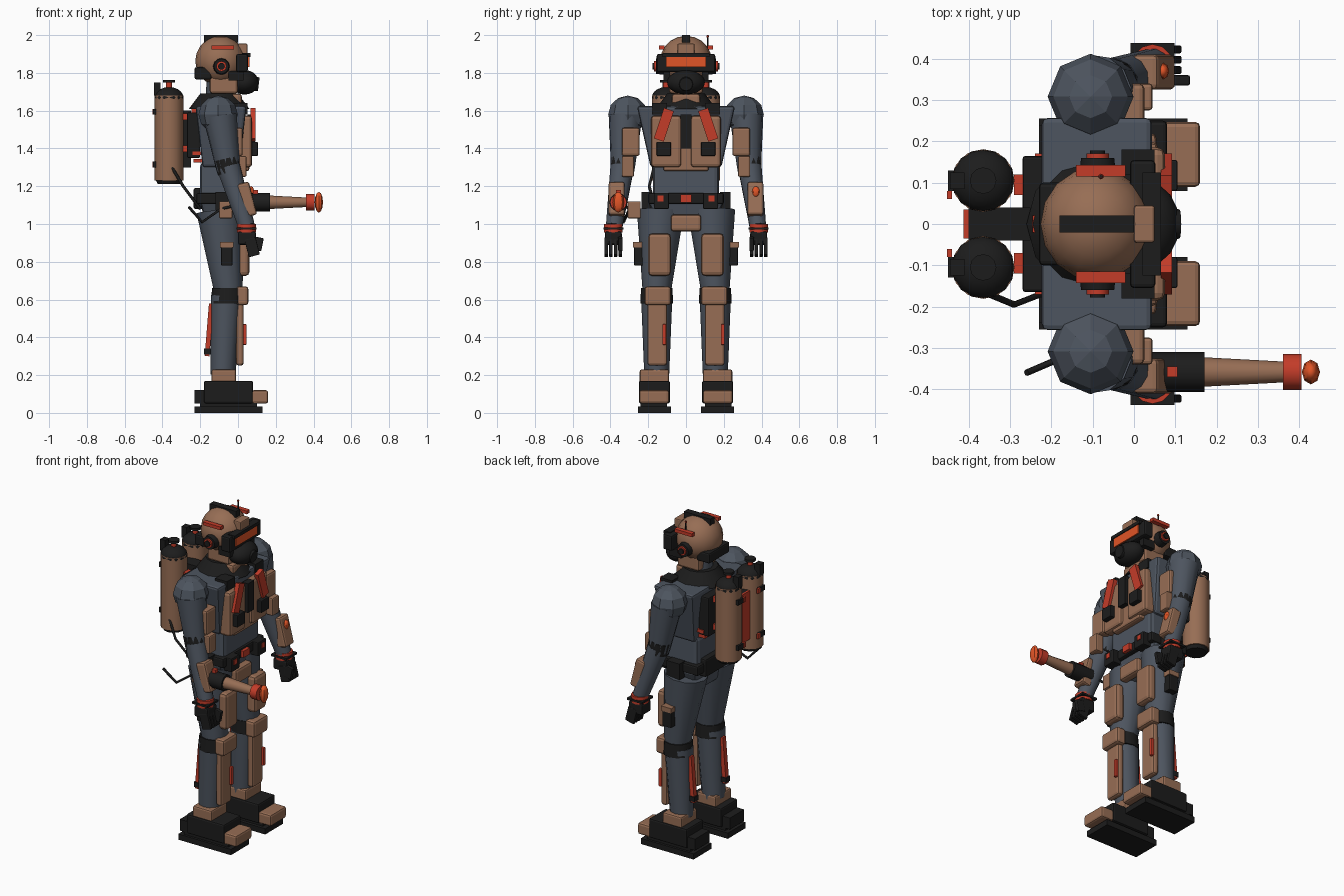
import bpy
import bmesh
import math
from mathutils import Vector, Matrix

default_cube = bpy.data.objects.get("Cube")
if default_cube:
    bpy.data.objects.remove(default_cube, do_unlink=True)


def make_material(name, red, green, blue):
    material = bpy.data.materials.new(name)
    material.use_nodes = True
    colour = (red, green, blue, 1)
    material.diffuse_color = colour
    shader = material.node_tree.nodes["Principled BSDF"]
    shader.inputs["Base Color"].default_value = colour
    shader.inputs["Roughness"].default_value = 0.7
    return material


TAN = make_material("tan armour", .31, .155, .09)
GREY = make_material("blue grey suit", .075, .09, .115)
BLACK = make_material("black rubber", .012, .012, .012)
RED = make_material("red trim", .55, .045, .022)
ORANGE = make_material("orange glow", .75, .09, .02)


def finish(name, mesh_builder, material, bevel=0, smooth=False):
    mesh = bpy.data.meshes.new(name)
    bmesh.ops.recalc_face_normals(mesh_builder, faces=mesh_builder.faces)
    for face in mesh_builder.faces:
        face.smooth = smooth
    if smooth:
        for edge in mesh_builder.edges:
            edge.smooth = len(edge.link_faces) < 2 or edge.calc_face_angle(0) < math.radians(40)
    mesh_builder.to_mesh(mesh)
    mesh_builder.free()
    mesh.materials.append(material)
    part = bpy.data.objects.new(name, mesh)
    bpy.context.collection.objects.link(part)
    if bevel:
        modifier = part.modifiers.new("soft edges", "BEVEL")
        modifier.width = bevel
        modifier.segments = 2
    return part


def box(name, material, x, y, z, bevel=0, side=1, taper=1, tilt=0, pitch=0):
    """Box from ranges; taper scales the bottom, tilt leans in y, pitch in x."""
    builder = bmesh.new()
    bmesh.ops.create_cube(builder, size=1)
    for vert in builder.verts:
        if vert.co.z < 0:
            vert.co.x *= taper
            vert.co.y *= taper
    size = [high - low for low, high in (x, y, z)]
    bmesh.ops.scale(builder, vec=size, verts=builder.verts)
    turn = Matrix.Rotation(tilt * side, 4, "X") @ Matrix.Rotation(pitch, 4, "Y")
    centre = Vector((sum(x) / 2, side * sum(y) / 2, sum(z) / 2))
    builder.transform(Matrix.Translation(centre) @ turn)
    return finish(name, builder, material, bevel)


def rod(name, material, start, end, radius, end_radius=None, sides=12, side=1, smooth=True):
    """Tapered cylinder between two points."""
    builder = bmesh.new()
    first, last = (Vector((p[0], p[1] * side, p[2])) for p in (start, end))
    axis = last - first
    bmesh.ops.create_cone(builder, cap_ends=True, segments=sides, radius1=radius,
                          radius2=radius if end_radius is None else end_radius, depth=axis.length)
    turn = Vector((0, 0, 1)).rotation_difference(axis).to_matrix().to_4x4()
    builder.transform(Matrix.Translation((first + last) / 2) @ turn)
    return finish(name, builder, material, smooth=smooth)


def ball(name, material, centre, size, sides=16, rings=10, side=1, smooth=True):
    builder = bmesh.new()
    bmesh.ops.create_uvsphere(builder, u_segments=sides, v_segments=rings, radius=1)
    bmesh.ops.scale(builder, vec=size, verts=builder.verts)
    bmesh.ops.translate(builder, vec=(centre[0], centre[1] * side, centre[2]), verts=builder.verts)
    return finish(name, builder, material, smooth=smooth)


def hose(name, points):
    curve = bpy.data.curves.new(name, "CURVE")
    curve.dimensions = "3D"
    curve.bevel_depth = .008
    curve.bevel_resolution = 1
    curve.use_fill_caps = True
    spline = curve.splines.new("POLY")
    spline.points.add(len(points) - 1)
    for point, place in zip(spline.points, points):
        point.co = (*place, 1)
    curve.materials.append(BLACK)
    bpy.context.collection.objects.link(bpy.data.objects.new(name, curve))


def pair(builder, name, *args, **options):
    for label, side in (("left", 1), ("right", -1)):
        builder(label + "_" + name, *args, side=side, **options)


# Boots
pair(box, "sole", BLACK, (-.23, .13), (.08, .255), (0, .035))
pair(box, "boot_midsole", BLACK, (-.2, .1), (.1, .24), (.03, .06))
pair(box, "boot", BLACK, (-.18, .08), (.085, .25), (.05, .17), bevel=.01)
pair(box, "toe_cap", TAN, (.07, .16), (.09, .247), (.05, .12), bevel=.012)
pair(box, "heel", BLACK, (-.23, -.17), (.1, .24), (.05, .12))
pair(box, "ankle_guard", TAN, (-.14, -.01), (.09, .245), (.16, .23), bevel=.01)

# Legs
pair(rod, "shin", GREY, (-.08, .155, .2), (-.06, .155, .62), .066, .083)
pair(box, "shin_guard", TAN, (-.01, .03), (.1, .205), (.25, .58), bevel=.015)
for label, centre in (("left", .155), ("right", -.155)):
    box(label + "_shin_light", RED, (.025, .045), (centre + .03, centre + .05), (.36, .47), bevel=.004)
pair(box, "calf_strip", RED, (-.165, -.14), (.14, .17), (.3, .58), pitch=.08)
pair(box, "calf_clip", BLACK, (-.18, -.145), (.135, .175), (.31, .34))
pair(rod, "knee_joint", BLACK, (-.055, .155, .58), (-.055, .155, .66), .087, .083)
pair(box, "knee_pad", TAN, (-.01, .055), (.08, .22), (.57, .67), bevel=.015)
pair(rod, "thigh", GREY, (-.05, .155, .64), (-.095, .135, 1.07), .075, .125)
pair(box, "thigh_plate", TAN, (.0, .06), (.08, .2), (.725, .95), bevel=.02)
pair(box, "thigh_pouch", BLACK, (-.09, -.03), (.21, .275), (.78, .88), bevel=.005)
pair(box, "thigh_pouch_flap", TAN, (-.095, -.025), (.21, .28), (.875, .905))

# Pelvis, waist and belt
box("pelvis", GREY, (-.2, .02), (-.2, .2), (.97, 1.12), taper=.7, bevel=.02)
box("groin_plate", TAN, (-.01, .045), (-.08, .08), (.96, 1.05), bevel=.015)
box("waist", GREY, (-.2, .025), (-.175, .175), (1.1, 1.33), bevel=.025)
box("belt", BLACK, (-.22, .04), (-.2, .2), (1.105, 1.165), bevel=.01)
box("back_belt_pack", BLACK, (-.235, -.18), (-.14, .14), (1.08, 1.19), bevel=.01)
box("buckle", RED, (.03, .06), (-.03, .03), (1.115, 1.155))
pair(box, "belt_pouch", BLACK, (.02, .075), (.09, .17), (1.08, 1.165), bevel=.006)
pair(box, "belt_clip", RED, (.07, .08), (.12, .15), (1.12, 1.15))
pair(box, "hip_pack", BLACK, (-.12, -.03), (.18, .235), (1.07, 1.17))
box("fuel_pouch", TAN, (-.1, -.03), (-.31, -.24), (1.03, 1.12), bevel=.006)

# Chest
box("torso", GREY, (-.225, .045), (-.26, .26), (1.3, 1.625), taper=.72, bevel=.015)
pair(box, "breast_plate", TAN, (.0, .075), (.025, .185), (1.3, 1.575), bevel=.018)
box("belly_plate", TAN, (.0, .06), (-.12, .12), (1.28, 1.42), bevel=.012)
box("chest_panel", BLACK, (.05, .09), (-.03, .03), (1.4, 1.58))
pair(box, "chest_strap", RED, (.065, .092), (.09, .145), (1.44, 1.61), tilt=.32)
pair(box, "chest_pouch", BLACK, (.05, .105), (.08, .155), (1.36, 1.435), bevel=.005)
pair(box, "shoulder_strap", BLACK, (-.03, .05), (.1, .18), (1.58, 1.64))
pair(box, "side_rib", RED, (-.15, -.02), (.17, .19), (1.355, 1.375))

# Neck and collar
rod("neck", GREY, (-.1, 0, 1.6), (-.09, 0, 1.78), .075)
rod("collar", BLACK, (-.1, 0, 1.61), (-.1, 0, 1.69), .16, .1)
box("throat_guard", TAN, (-.08, .02), (-.075, .075), (1.61, 1.69), bevel=.015)
box("jaw_guard", TAN, (-.15, 0), (-.09, .09), (1.69, 1.78), bevel=.015)

# Helmet, goggles and breathing mask
ball("helmet", TAN, (-.093, 0, 1.863), (.133, .137, .133))
box("crest", BLACK, (-.18, 0), (-.02, .02), (1.96, 2))
box("goggle_frame", BLACK, (-.01, .052), (-.155, .155), (1.805, 1.9), bevel=.01)
box("goggle_lens", ORANGE, (.05, .06), (-.105, .105), (1.83, 1.885))
box("goggle_brow", BLACK, (.02, .065), (-.125, .125), (1.885, 1.905))
box("forehead_block", TAN, (.0, .05), (-.045, .045), (1.9, 1.955), bevel=.006)
ball("mask", BLACK, (.035, 0, 1.75), (.075, .1, .065))
rod("mask_filter", BLACK, (.07, 0, 1.745), (.11, 0, 1.74), .045, .035)
pair(box, "mask_strap", BLACK, (-.05, .03), (.085, .12), (1.76, 1.81))
box("nape_guard", BLACK, (-.23, -.14), (-.1, .1), (1.765, 1.83), bevel=.01)
pair(rod, "ear_cup", BLACK, (-.088, .115, 1.835), (-.088, .16, 1.835), .045, .04)
pair(rod, "ear_cap", RED, (-.088, .15, 1.835), (-.088, .17, 1.835), .027)
pair(rod, "ear_button", BLACK, (-.088, .168, 1.835), (-.088, .178, 1.835), .018)
pair(box, "helmet_stripe", RED, (-.14, -.02), (.115, .143), (1.925, 1.945))
rod("antenna", BLACK, (-.08, .115, 1.92), (-.08, .115, 2), .004, sides=6)
ball("antenna_tip", RED, (-.08, .115, 1.993), (.007, .007, .007), sides=6, rings=4)

# Arms
pair(ball, "shoulder", GREY, (-.105, .308, 1.58), (.104, .104, .1), sides=8, rings=6, smooth=False)
pair(rod, "upper_arm", GREY, (-.095, .32, 1.57), (-.05, .335, 1.28), .09, .062)
pair(box, "upper_arm_plate", TAN, (-.04, .025), (.245, .34), (1.36, 1.51), bevel=.012)
pair(rod, "elbow_joint", BLACK, (-.062, .335, 1.345), (-.045, .338, 1.27), .066, .063)
pair(box, "elbow_guard", TAN, (-.01, .045), (.275, .34), (1.25, 1.36), bevel=.008)
pair(rod, "forearm", GREY, (-.05, .338, 1.3), (.045, .38, .99), .064, .045)
pair(box, "forearm_plate", TAN, (.015, .08), (.325, .41), (1.04, 1.22), bevel=.012, pitch=-.25)
ball("forearm_light", ORANGE, (.07, .37, 1.17), (.015, .02, .03), sides=8, rings=6)

# Gloves with four fingers and a thumb
pair(rod, "cuff", RED, (.045, .385, .955), (.045, .385, 1.0), .05)
pair(box, "cuff_band", BLACK, (-.008, .098), (.332, .438), (.97, .982))
pair(box, "palm", BLACK, (.0, .095), (.34, .43), (.89, .96), bevel=.01)
for finger in range(4):
    inner = .338 + finger * .025
    pair(box, "finger_" + str(finger + 1), BLACK, (.045, .105), (inner, inner + .019),
         (.83, .925), bevel=.004, pitch=-.25)
pair(box, "thumb", BLACK, (.08, .13), (.335, .36), (.86, .93), bevel=.005, pitch=.2)

# Flame projector on the right forearm
aim = (-.358, 1.115)
rod("projector_body", BLACK, (.03, *aim), (.17, *aim), .048)
rod("projector_barrel", TAN, (.16, *aim), (.365, *aim), .036, .025)
rod("projector_muzzle", RED, (.36, *aim), (.405, *aim), .044)
ball("projector_flame", ORANGE, (.428, *aim), (.022, .03, .055), sides=8, rings=6)
box("projector_sight", RED, (.08, .105), (-.37, -.345), (1.15, 1.18))

# Backpack frame
box("pack_frame", BLACK, (-.27, -.2), (-.165, .165), (1.35, 1.59), bevel=.008)
box("pack_lower_strap", RED, (-.24, -.14), (-.17, .17), (1.365, 1.385))
box("pack_lower_trim", RED, (-.235, -.15), (-.15, .15), (1.325, 1.345))
box("pack_bridge", BLACK, (-.4, -.25), (-.04, .04), (1.3, 1.6))
box("pack_stripe", RED, (-.412, -.398), (-.035, .035), (1.3, 1.6))
box("pack_top_latch", RED, (-.245, -.21), (-.02, .02), (1.56, 1.63))
for level in (1.38, 1.55):
    pair(box, "pack_clamp", RED, (-.29, -.25), (.07, .12), (level, level + .035))

# Fuel tanks
tank = (-.365, .105)
pair(rod, "tank", TAN, (*tank, 1.23), (*tank, 1.68), .076)
pair(rod, "tank_base", BLACK, (*tank, 1.212), (*tank, 1.235), .06, .072)
pair(ball, "tank_dome", BLACK, (*tank, 1.67), (.076, .076, .055))
pair(rod, "tank_valve", RED, (*tank, 1.71), (*tank, 1.75), .016)
pair(rod, "tank_handwheel", BLACK, (*tank, 1.748), (*tank, 1.763), .032)
pair(box, "tank_rear_valve", BLACK, (-.445, -.41), (.085, .125), (1.68, 1.75))
for level in (1.3, 1.58):
    pair(box, "tank_buckle", BLACK, (-.45, -.43), (.08, .13), (level, level + .03))
    pair(box, "tank_clip", RED, (-.452, -.44), (.06, .08), (level, level + .03))

# Fuel hoses
hose("tank_hose", [(-.35, -.17, 1.3), (-.29, -.195, 1.2), (-.2, -.16, 1.08)])
hose("projector_hose", [(-.26, -.36, 1.09), (-.19, -.33, 1.01), (-.09, -.3, 1.08), (.04, -.35, 1.11)])
